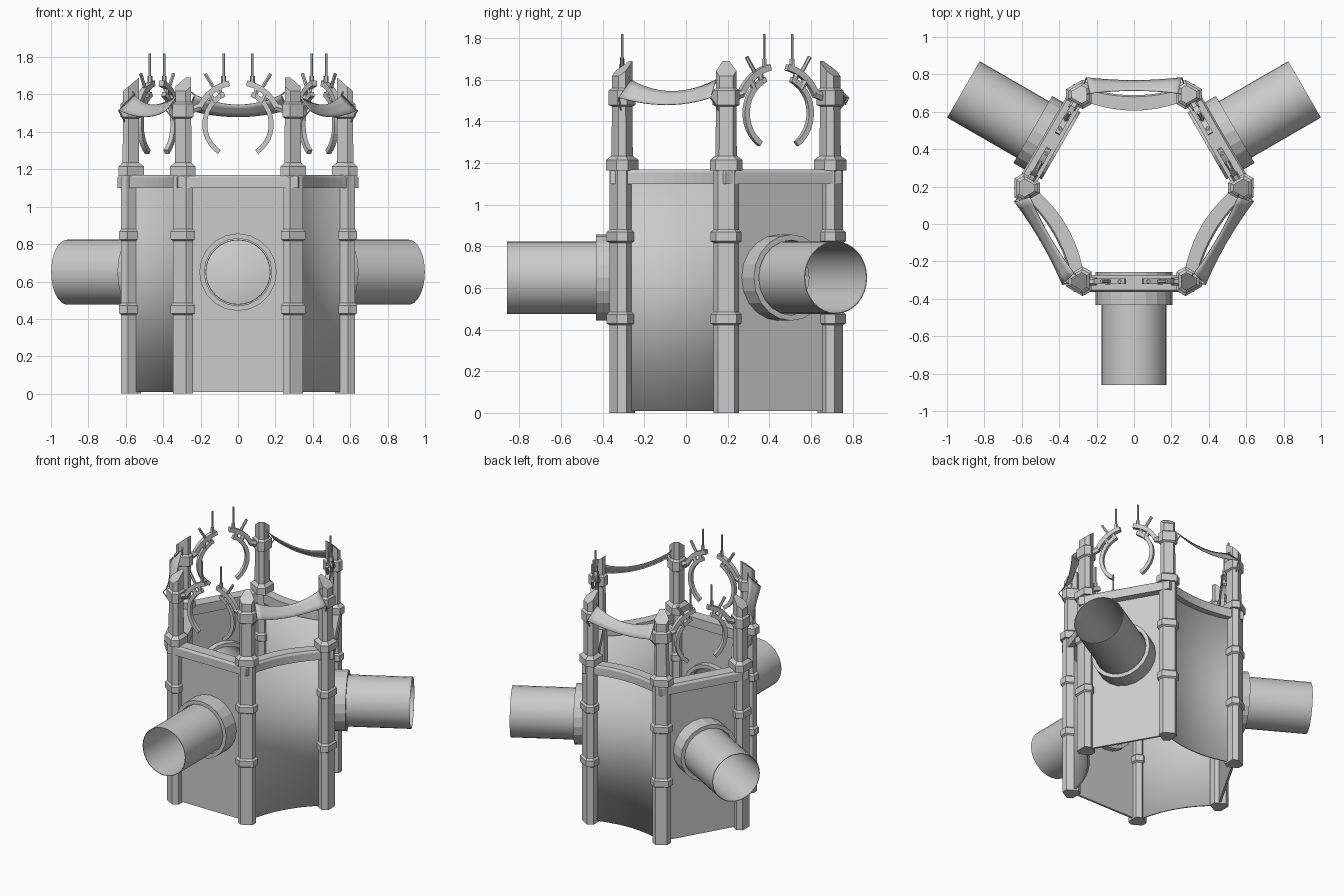
import bpy, bmesh
from math import sin, cos, pi, radians
from mathutils import Vector, Matrix

if "Cube" in bpy.data.objects:
    bpy.data.objects.remove(bpy.data.objects["Cube"])

CENTRE = Vector((0, 0.193, 0))
R = 0.577              # pillar circle radius
AP = R * cos(pi / 6)   # face distance from the axis


def place(name, bm, angles, smooth=False, thick=0):
    """Turn a bmesh built on the front side (-y out) into rotated copies."""
    bmesh.ops.recalc_face_normals(bm, faces=bm.faces)
    me = bpy.data.meshes.new(name)
    bm.to_mesh(me)
    bm.free()
    if smooth:
        me.shade_smooth()
        me.set_sharp_from_angle(angle=radians(35))
    for i, a in enumerate(angles):
        ob = bpy.data.objects.new(f"{name}_{i + 1}", me)
        ob.matrix_world = Matrix.Translation(CENTRE) @ Matrix.Rotation(radians(a), 4, 'Z')
        bpy.context.collection.objects.link(ob)
        if thick:
            m = ob.modifiers.new("thickness", 'SOLIDIFY')
            m.thickness, m.offset = thick, 0


def loft(bm, rings, closed=False, cap=True):
    """Skin a list of closed rings of points."""
    vs = [[bm.verts.new(p) for p in r] for r in rings]
    pairs = list(zip(vs, vs[1:])) + ([(vs[-1], vs[0])] if closed else [])
    for a, b in pairs:
        for i in range(len(a)):
            j = (i + 1) % len(a)
            bm.faces.new((a[i], a[j], b[j], b[i]))
    if cap and not closed:
        bm.faces.new(vs[0][::-1])
        bm.faces.new(vs[-1])


def bar(bm, p, q, r1, r2=None, n=6):
    """Straight tapered rod between two points."""
    p, q = Vector(p), Vector(q)
    rot = (q - p).to_track_quat('Z', 'Y')
    loft(bm, [[c + rot @ Vector((r * cos(2 * pi * i / n), r * sin(2 * pi * i / n), 0))
               for i in range(n)] for c, r in ((p, r1), (q, r2 or r1))])


def circle(r, d, z=0.65, n=32):
    return [(r * cos(2 * pi * i / n), -d, z + r * sin(2 * pi * i / n)) for i in range(n)]


FLAT, CURVED = (0, 120, 240), (60, 180, 300)
CORNERS = [30 + 60 * k for k in range(6)]


# pillars: truncated triangles with the wide face outward
def tri(r, z, cut=20, slope=0):
    pts = []
    for k in range(3):
        for s in (-cut, cut):
            a = radians(90 + 120 * k + s)
            x, y = r * cos(a), r * sin(a)
            pts.append((x, y - R, z + slope * y))
    return pts


def band(z0, z1, r, base):
    return [(z0 - 0.008, base), (z0, r), (z1 - 0.012, r), (z1, base)]


bm = bmesh.new()
lower = [(0, 0.062)] + band(0.43, 0.485, 0.076, 0.062) + band(0.825, 0.88, 0.076, 0.062) + [(1.17, 0.062)]
loft(bm, [tri(r, z) for z, r in lower])
upper = [(1.165, 0.08), (1.215, 0.08), (1.235, 0.052)] + band(1.48, 1.56, 0.066, 0.05)
loft(bm, [tri(r, z) for z, r in upper] + [tri(0.05, 1.65, 20, 0.85)])
place("pillar", bm, CORNERS)

# flat walls with a round pipe opening
bm = bmesh.new()
hw = R / 2
for loop in ([(-hw, -AP, 0.01), (hw, -AP, 0.01), (hw, -AP, 1.12), (-hw, -AP, 1.12)], circle(0.18, AP)):
    v = [bm.verts.new(p) for p in loop]
    for a, b in zip(v, v[1:] + v[:1]):
        bm.edges.new((a, b))
bmesh.ops.triangle_fill(bm, use_beauty=True, use_dissolve=False, edges=bm.edges[:], normal=(0, -1, 0))
place("flat_wall", bm, FLAT, thick=0.015)

# walls bowed inward
DEPTH, N = 0.055, 12
bow = [(-hw + 2 * hw * i / N, -AP + DEPTH * (1 - (2 * i / N - 1) ** 2)) for i in range(N + 1)]
bm = bmesh.new()
rows = [[bm.verts.new((x, y, z)) for x, y in bow] for z in (0.01, 1.12)]
for i in range(N):
    bm.faces.new((rows[0][i], rows[0][i + 1], rows[1][i + 1], rows[1][i]))
place("bowed_wall", bm, CURVED, smooth=True, thick=0.015)

# rim following the alternating flat and bowed walls
path = []
for a in CURVED:
    path += [Matrix.Rotation(radians(a), 3, 'Z') @ Vector((x, y, 0)) for x, y in bow]
bm = bmesh.new()
prof = [(1.115, 1.10), (1.115, 1.155), (1.095, 1.17), (0.93, 1.17), (0.93, 1.10)]
loft(bm, [[(p.x * s, p.y * s, z) for p in path] for s, z in prof], closed=True)
place("rim", bm, (0,))

# pipes and their collars
bm = bmesh.new()
loft(bm, [circle(0.174, 0.5), circle(0.174, 1.053), circle(0.17, 1.053), circle(0.17, 0.5)], closed=True)
place("pipe", bm, FLAT, smooth=True)
bm = bmesh.new()
loft(bm, [circle(r, d, n=20) for r, d in
          ((0.207, 0.45), (0.207, 0.625), (0.18, 0.625), (0.18, 0.45))], closed=True)
place("pipe_collar", bm, FLAT)


# claw emitters above the flat walls
def arc(bm, s, r, a0, a1, half, n=12):
    rings = []
    for i in range(n + 1):
        a = radians(a0 + (a1 - a0) * i / n)
        rings.append([(s * (r + dr) * cos(a), -AP + dy, 1.44 + (r + dr) * sin(a))
                      for dr, dy in ((-half, -half), (half, -half), (half, half), (-half, half))])
    loft(bm, rings)


bm = bmesh.new()
for s in (-1, 1):
    arc(bm, s, 0.178, -56, 66, 0.013)
    arc(bm, s, 0.225, 24, 78, 0.015)

    def P(x, z):
        return (s * x, -AP, z)
    bar(bm, P(0.127, 1.555), P(0.155, 1.605), 0.016)
    bar(bm, P(0.09, 1.58), P(0.105, 1.65), 0.014)
    bar(bm, P(0.12, 1.62), P(0.175, 1.71), 0.010)
    bar(bm, P(0.20, 1.535), P(0.27, 1.51), 0.022)
    bar(bm, P(0.077, 1.65), P(0.077, 1.70), 0.013)
    bar(bm, P(0.077, 1.69), P(0.077, 1.82), 0.007)
place("claw_pair", bm, FLAT)

# sagging awnings above the bowed walls
bm = bmesh.new()
rows = []
for t in (0, 0.33, 0.67, 1):
    row = []
    for i in range(13):
        u = i / 6 - 1
        sag = 1 - u * u
        row.append(bm.verts.new((u * (0.235 + 0.02 * t), -(0.505 + 0.085 * t) + 0.015 * sag * (2 * t - 1),
                                 1.60 - 0.085 * t - (0.055 - 0.02 * t) * sag)))
    rows.append(row)
for a, b in zip(rows, rows[1:]):
    for i in range(12):
        bm.faces.new((a[i], a[i + 1], b[i + 1], b[i]))
place("awning", bm, CURVED, smooth=True, thick=0.004)

# ropes tying awning corners to the pillars
bm = bmesh.new()
for s in (-1, 1):
    bar(bm, (s * 0.235, -0.505, 1.60), (s * 0.28, -0.50, 1.635), 0.004, n=5)
    bar(bm, (s * 0.255, -0.59, 1.515), (s * 0.275, -0.53, 1.44), 0.004, n=5)
    bar(bm, (s * 0.235, -0.505, 1.59), (s * 0.27, -0.50, 1.50), 0.004, n=5)
place("awning_ropes", bm, CURVED)
